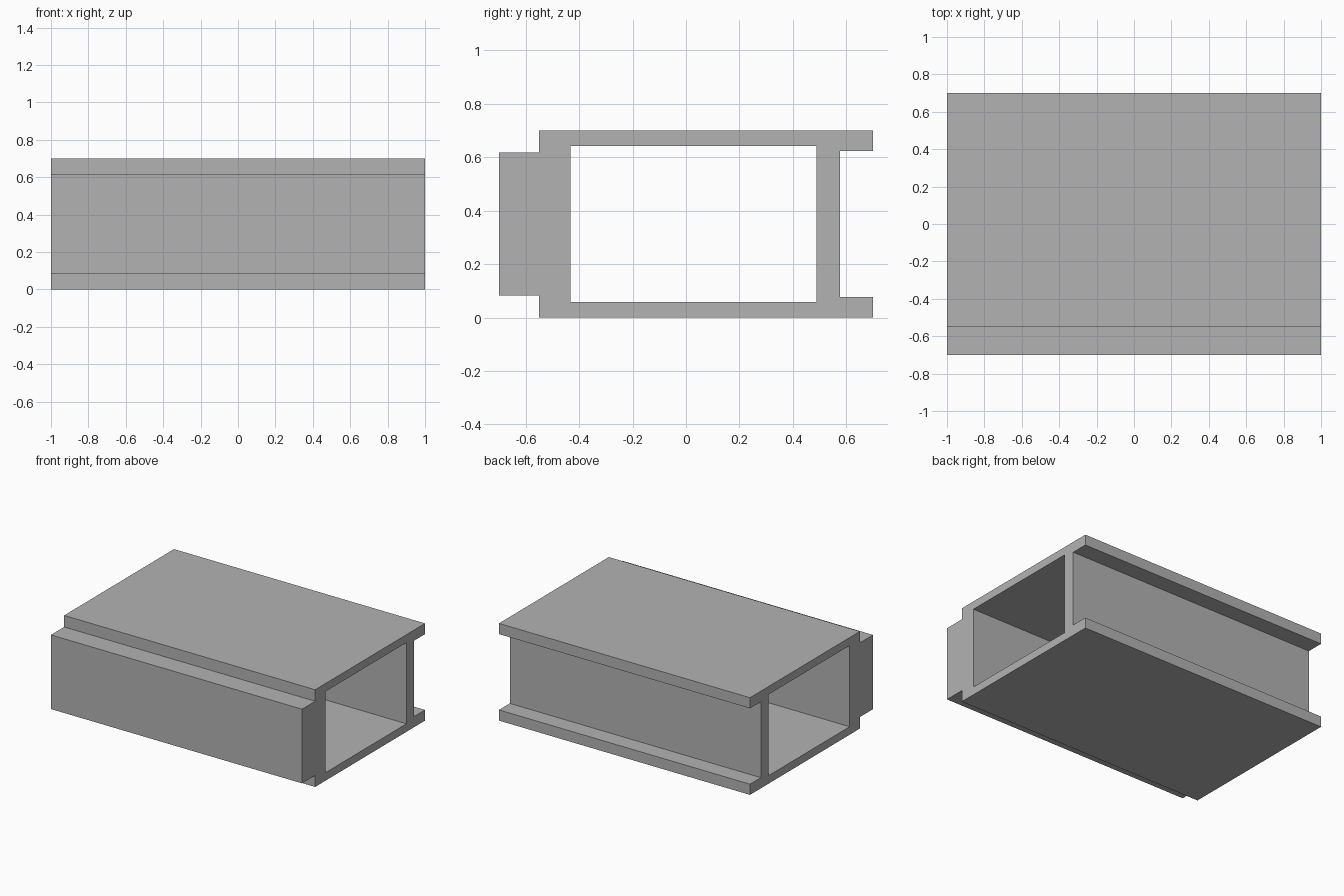
import bpy
import bmesh
from mathutils import Vector

if "Cube" in bpy.data.objects:
    bpy.data.objects.remove(bpy.data.objects["Cube"], do_unlink=True)

LENGTH, HEIGHT = 2.0, 0.7

# Flat grey material
grey = bpy.data.materials.new("plain_grey")
grey.use_nodes = True
colour = (0.45, 0.45, 0.45, 1)
grey.diffuse_color = colour
grey.node_tree.nodes["Principled BSDF"].inputs["Base Color"].default_value = colour

# Lower half of the section (y, z), mirrored upward to close the loop:
# front tongue, flange underside, rear groove
lower = [(-0.7, 0.083), (-0.55, 0.083), (-0.55, 0),
         (0.7, 0), (0.7, 0.077), (0.577, 0.077)]
outer = lower + [(y, HEIGHT - z) for y, z in reversed(lower)]

# Hollow core
core = [(-0.433, 0.058), (0.488, 0.058)]
inner = core + [(y, HEIGHT - z) for y, z in reversed(core)]

bm = bmesh.new()


def add_loop(points):
    verts = [bm.verts.new((-LENGTH / 2, y, z)) for y, z in points]
    return [bm.edges.new((a, b)) for a, b in zip(verts, verts[1:] + verts[:1])]


# Fill the section between both loops, then extrude it along x
edges = add_loop(outer) + add_loop(inner)
bmesh.ops.triangle_fill(bm, edges=edges, use_beauty=True, use_dissolve=False)
extruded = bmesh.ops.extrude_face_region(bm, geom=bm.faces[:], use_keep_orig=True)
moved = [g for g in extruded["geom"] if isinstance(g, bmesh.types.BMVert)]
bmesh.ops.translate(bm, verts=moved, vec=Vector((LENGTH, 0, 0)))
bmesh.ops.recalc_face_normals(bm, faces=bm.faces[:])

mesh = bpy.data.meshes.new("hollow_beam")
bm.to_mesh(mesh)
bm.free()
mesh.materials.append(grey)
beam = bpy.data.objects.new("hollow_beam", mesh)
bpy.context.collection.objects.link(beam)
